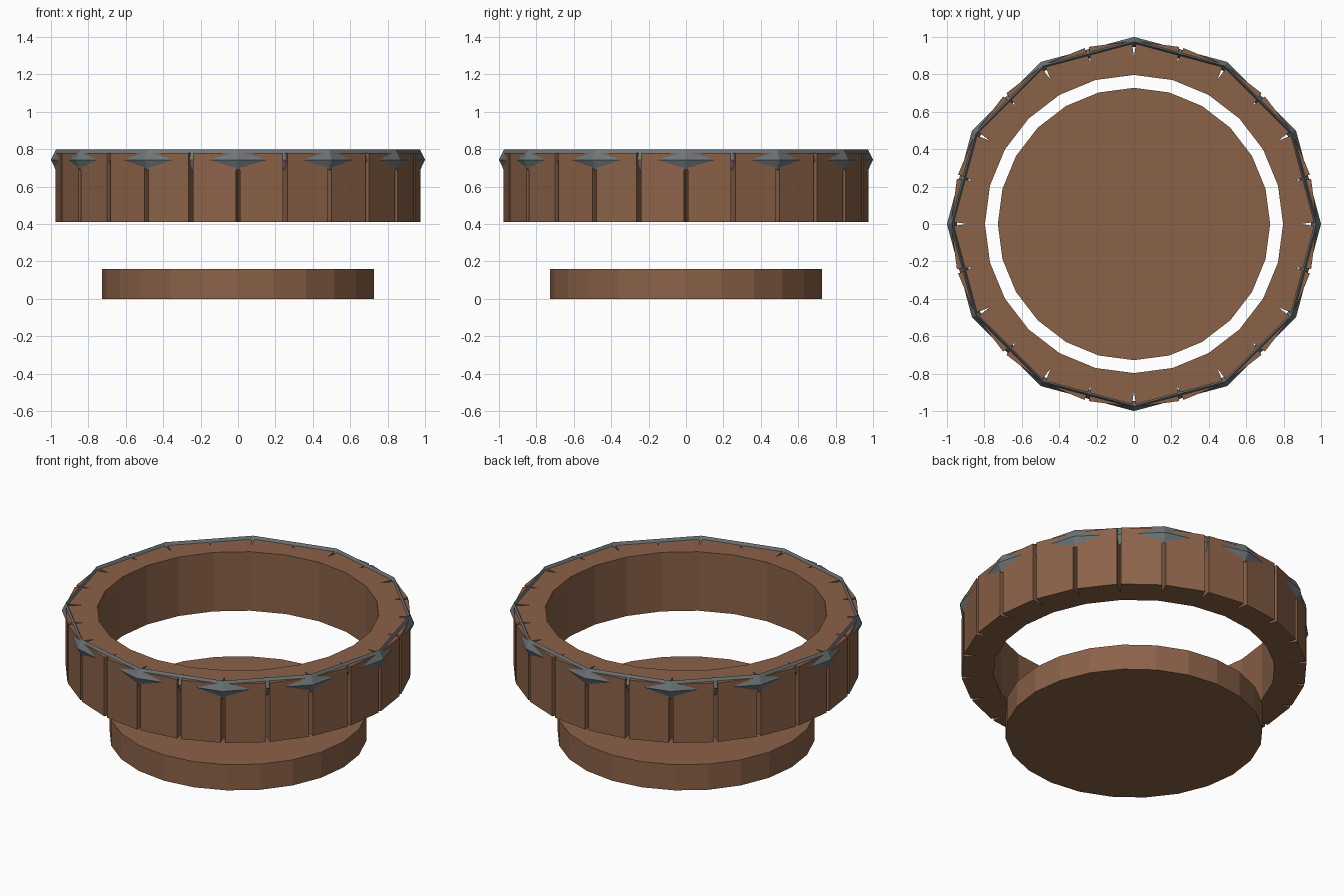
import bpy, bmesh
from math import pi, sin, cos

cube = bpy.data.objects.get("Cube")
if cube:
    bpy.data.objects.remove(cube, do_unlink=True)

STAVES = 24
STEP = 2 * pi / STAVES


def make_material(name, rgb):
    mat = bpy.data.materials.new(name)
    mat.use_nodes = True
    mat.diffuse_color = (*rgb, 1)
    mat.node_tree.nodes["Principled BSDF"].inputs["Base Color"].default_value = (*rgb, 1)
    return mat


wood = make_material("brown wood", (0.26, 0.122, 0.066))
iron = make_material("grey iron", (0.155, 0.18, 0.19))


def polar(radius, angle, side=0.0):
    """Point at a radius and angle, shifted sideways by a small distance."""
    return (radius * cos(angle) - side * sin(angle),
            radius * sin(angle) + side * cos(angle))


# Ring of staves: each stave is a block with bevelled sides, so V grooves form between them
def build_stave_ring(inner, tip, outer, half_gap, bottom, top):
    bm = bmesh.new()
    for i in range(STAVES):
        a, b = i * STEP, (i + 1) * STEP
        outline = [polar(inner, a), polar(tip, a), polar(outer, a, half_gap),
                   polar(outer, b, -half_gap), polar(tip, b), polar(inner, b)]
        low = [bm.verts.new((x, y, bottom)) for x, y in outline]
        high = [bm.verts.new((x, y, top)) for x, y in outline]
        bm.faces.new(list(reversed(low)))
        bm.faces.new(high)
        # Side walls, leaving out the hidden joints between neighbours
        for k in (1, 2, 3, 5):
            n = (k + 1) % len(outline)
            bm.faces.new((low[k], low[n], high[n], high[k]))
    bmesh.ops.remove_doubles(bm, verts=bm.verts, dist=0.0001)
    bmesh.ops.recalc_face_normals(bm, faces=bm.faces)
    mesh = bpy.data.meshes.new("stave_ring")
    bm.to_mesh(mesh)
    bm.free()
    obj = bpy.data.objects.new("stave_ring", mesh)
    bpy.context.collection.objects.link(obj)
    obj.data.materials.append(wood)


build_stave_ring(inner=0.797, tip=0.89, outer=0.977, half_gap=0.012,
                 bottom=0.412, top=0.78)

# Base disc
bpy.ops.mesh.primitive_cylinder_add(vertices=STAVES, radius=0.728, depth=0.16,
                                    location=(0, 0, 0.08))
disc = bpy.context.object
disc.name = "base_disc"
disc.data.materials.append(wood)

# Iron hoop: twelve straight runs with a tall diamond section, showing at its corners
bpy.ops.mesh.primitive_torus_add(major_segments=12, minor_segments=4,
                                 major_radius=0.974, minor_radius=0.026,
                                 location=(0, 0, 0.743))
hoop = bpy.context.object
hoop.name = "iron_hoop"
hoop.scale.z = 2.1
bpy.ops.object.transform_apply(location=False, rotation=False, scale=True)
bpy.ops.object.shade_flat()
hoop.data.materials.append(iron)
